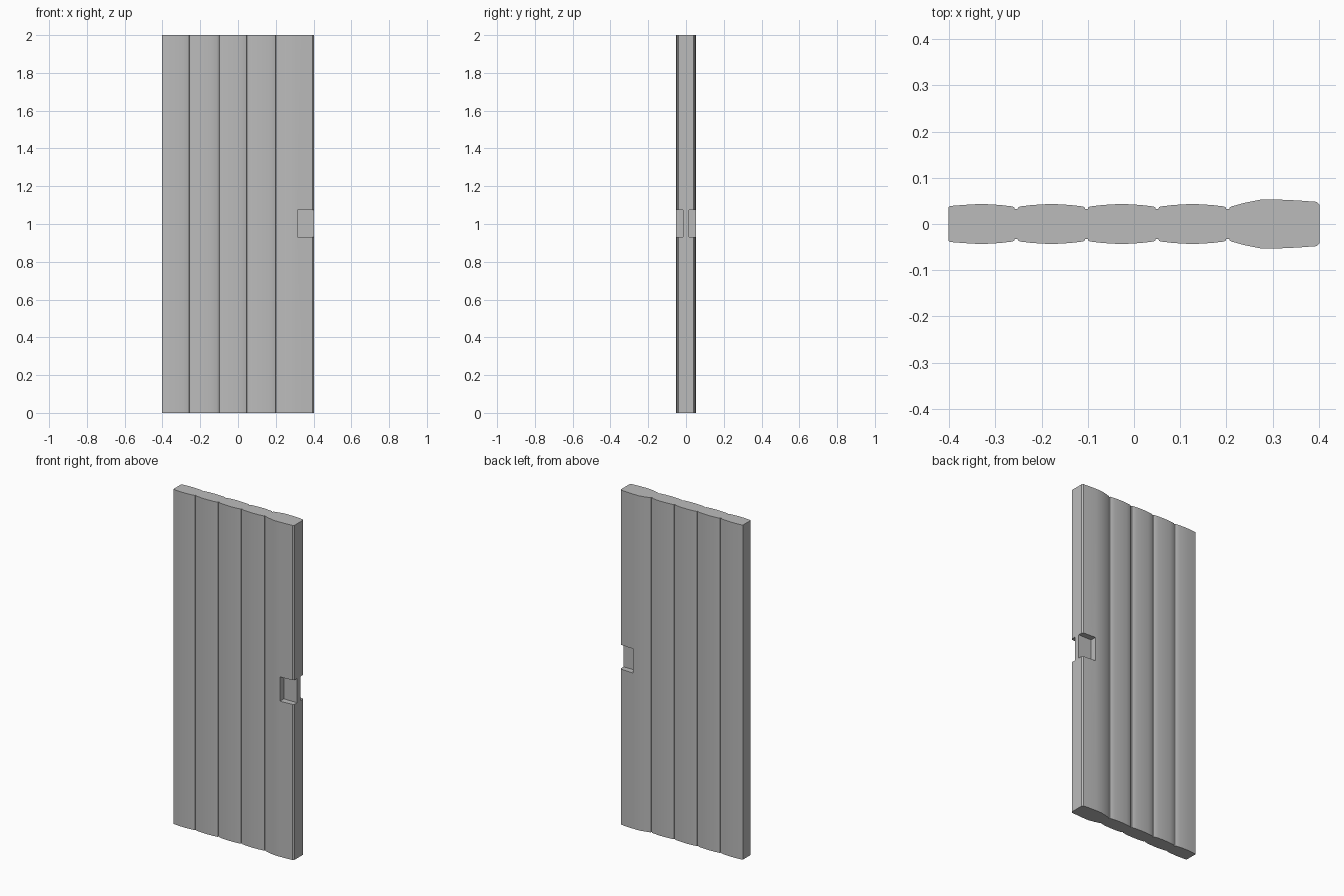
import bpy, bmesh, math

if "Cube" in bpy.data.objects:
    bpy.data.objects.remove(bpy.data.objects["Cube"], do_unlink=True)

HEIGHT = 2.0
GREY = (0.5, 0.5, 0.5, 1)

mat = bpy.data.materials.new("plain grey")
mat.use_nodes = True
mat.diffuse_color = GREY
mat.node_tree.nodes["Principled BSDF"].inputs["Base Color"].default_value = GREY


def prism(name, outline, z0, z1):
    """Extrude a closed xy outline straight up."""
    bm = bmesh.new()
    base = bm.faces.new([bm.verts.new((x, y, z0)) for x, y in outline])
    top = bmesh.ops.extrude_face_region(bm, geom=[base])["geom"]
    verts = [v for v in top if isinstance(v, bmesh.types.BMVert)]
    bmesh.ops.translate(bm, verts=verts, vec=(0, 0, z1 - z0))
    bmesh.ops.recalc_face_normals(bm, faces=bm.faces)
    mesh = bpy.data.meshes.new(name)
    bm.to_mesh(mesh)
    bm.free()
    mesh.materials.append(mat)
    obj = bpy.data.objects.new(name, mesh)
    bpy.context.collection.objects.link(obj)
    return obj


# Half profile: four bowed planks separated by small grooves
grooves = [-0.255, -0.103, 0.05, 0.203]
half = [(-0.402, 0.036), (-0.398, 0.039)]
left = -0.398
for g in grooves:
    right = g - 0.008
    width = right - left
    for t in (0.2, 0.4, 0.6, 0.8):
        half.append((left + t * width, 0.038 + 0.005 * (1 - (2 * t - 1) ** 2)))
    half += [(right, 0.038), (g - 0.004, 0.036), (g - 0.003, 0.032),
             (g + 0.003, 0.032), (g + 0.004, 0.036), (g + 0.008, 0.038)]
    left = g + 0.008

# Thicker latch-side plank with chamfered edge
half += [(0.24, 0.046), (0.275, 0.053), (0.31, 0.053),
         (0.355, 0.051), (0.395, 0.048), (0.402, 0.041)]

outline = half + [(x, -y) for x, y in reversed(half)]
panel = prism("door_panel", outline, 0, HEIGHT)

# Handle recesses cut into both faces
for side, name in ((-1, "front_recess_cutter"), (1, "back_recess_cutter")):
    y0, y1 = side * 0.016, side * 0.1
    cutter = prism(name, [(0.315, y0), (0.45, y0), (0.45, y1), (0.315, y1)], 0.93, 1.075)
    cutter.hide_render = True
    cutter.hide_set(True)
    mod = panel.modifiers.new(name, 'BOOLEAN')
    mod.operation = 'DIFFERENCE'
    mod.solver = 'EXACT'
    mod.object = cutter

# Apply the cuts, remove the cutters, then smooth the bowed faces
bpy.context.view_layer.update()
cut_mesh = bpy.data.meshes.new_from_object(
    panel.evaluated_get(bpy.context.evaluated_depsgraph_get()))
panel.modifiers.clear()
panel.data = cut_mesh
for name in ("front_recess_cutter", "back_recess_cutter"):
    bpy.data.objects.remove(bpy.data.objects[name], do_unlink=True)

bpy.ops.object.select_all(action='DESELECT')
panel.select_set(True)
bpy.context.view_layer.objects.active = panel
bpy.ops.object.shade_smooth_by_angle(angle=math.radians(20))
